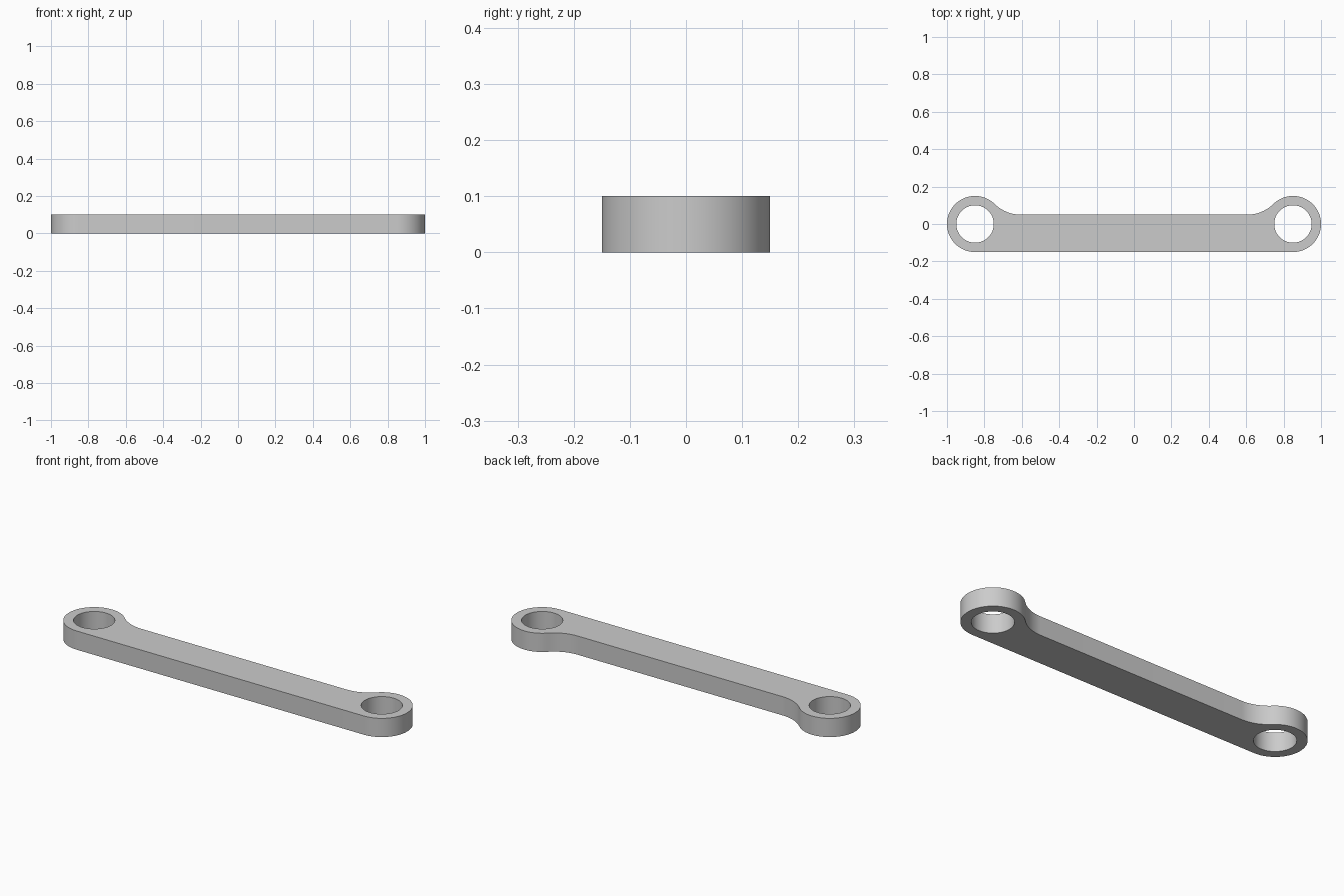
import bpy, bmesh
from math import sin, cos, pi, atan2, sqrt, radians
from mathutils import Vector

cube = bpy.data.objects.get("Cube")
if cube:
    bpy.data.objects.remove(cube)

EYE_X, EYE_R, HOLE_R = 0.85, 0.15, 0.10   # ring ends
BAR_TOP, FILLET_R, THICK = 0.05, 0.2, 0.1  # bar and its blend into the rings


def arc(cx, cy, r, a0, a1, n):
    return [(cx + r * cos(a0 + (a1 - a0) * i / n),
             cy + r * sin(a0 + (a1 - a0) * i / n)) for i in range(n + 1)]


# Half outline: round end, then a concave fillet down to the bar
fy = BAR_TOP + FILLET_R
dx = sqrt((EYE_R + FILLET_R) ** 2 - fy ** 2)
touch = atan2(fy, -dx)
half = arc(EYE_X, 0, EYE_R, -pi / 2, touch, 48)
half += arc(EYE_X - dx, fy, FILLET_R, touch - pi, -pi / 2, 14)[1:]
outline = half + [(-x, y) for x, y in reversed(half)]
holes = [arc(s * EYE_X, 0, HOLE_R, 0, 2 * pi, 64)[:-1] for s in (1, -1)]

# Fill the flat profile with its holes and extrude it
bm = bmesh.new()
for loop in [outline] + holes:
    vs = [bm.verts.new((x, y, 0)) for x, y in loop]
    for i, v in enumerate(vs):
        bm.edges.new((v, vs[i - 1]))
bmesh.ops.triangle_fill(bm, edges=bm.edges[:], use_beauty=True, use_dissolve=False)
top = bmesh.ops.extrude_face_region(bm, geom=bm.faces[:], use_keep_orig=True)
bmesh.ops.translate(bm, vec=Vector((0, 0, THICK)),
                    verts=[g for g in top["geom"] if isinstance(g, bmesh.types.BMVert)])
bmesh.ops.recalc_face_normals(bm, faces=bm.faces[:])
mesh = bpy.data.meshes.new("link_arm")
bm.to_mesh(mesh)
bm.free()

# Plain grey finish
grey = bpy.data.materials.new("light_grey")
grey.use_nodes = True
colour = (0.6, 0.6, 0.6, 1)
grey.diffuse_color = colour
grey.node_tree.nodes["Principled BSDF"].inputs["Base Color"].default_value = colour
mesh.materials.append(grey)

link = bpy.data.objects.new("link_arm", mesh)
bpy.context.collection.objects.link(link)
bpy.ops.object.select_all(action="DESELECT")
link.select_set(True)
bpy.context.view_layer.objects.active = link
bpy.ops.object.shade_smooth_by_angle(angle=radians(30))
